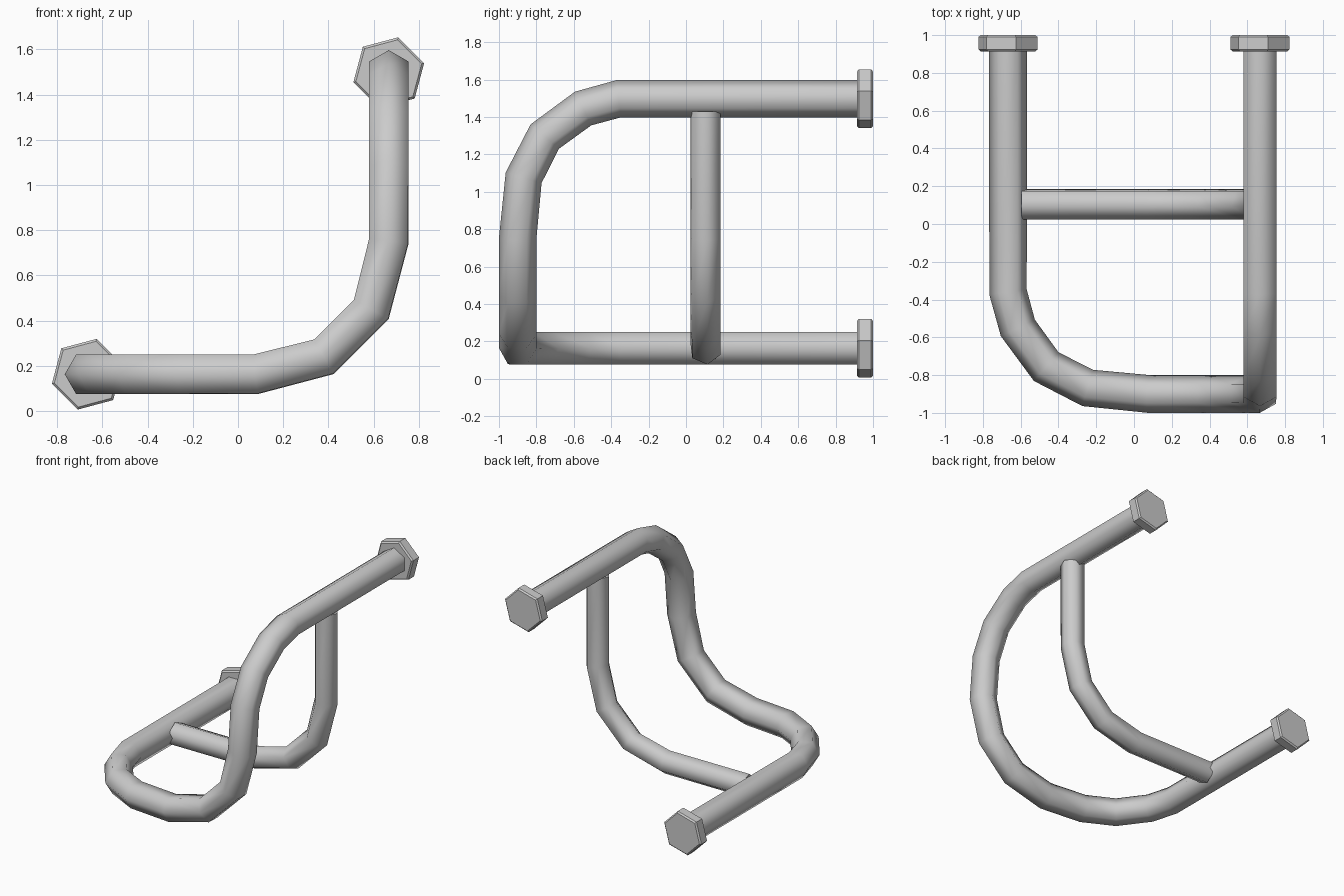
import bpy, bmesh, math
from mathutils import Vector, Matrix

if "Cube" in bpy.data.objects:
    bpy.data.objects.remove(bpy.data.objects["Cube"])

X, Z0, Z1 = 0.667, 0.163, 1.497


def tube(name, pts, radius, up, spin=0):
    """Sweep a hexagon along a path, carrying its orientation through the bends."""
    pts = [Vector(p) for p in pts]
    n = len(pts)
    dirs = [(pts[i + 1] - pts[i]).normalized() for i in range(n - 1)]
    bm = bmesh.new()
    up = Vector(up)
    prev = dirs[0]
    rings = []
    for i, p in enumerate(pts):
        t = (dirs[max(i - 1, 0)] + dirs[min(i, n - 2)]).normalized()
        up = prev.rotation_difference(t) @ up
        up = (up - t * up.dot(t)).normalized()
        side = t.cross(up)
        prev = t
        rings.append([bm.verts.new(p + radius * (up * math.cos(a) + side * math.sin(a)))
                      for a in (spin + k * math.pi / 3 for k in range(6))])
    for a, b in zip(rings, rings[1:]):
        for k in range(6):
            j = (k + 1) % 6
            bm.faces.new((a[k], a[j], b[j], b[k]))
    bm.faces.new(rings[0])
    bm.faces.new(rings[-1])
    return finish(name, bm, 62)


def finish(name, bm, smooth=None):
    bmesh.ops.recalc_face_normals(bm, faces=bm.faces)
    me = bpy.data.meshes.new(name)
    bm.to_mesh(me)
    bm.free()
    ob = bpy.data.objects.new(name, me)
    bpy.context.collection.objects.link(ob)
    if smooth:
        bpy.ops.object.select_all(action='DESELECT')
        ob.select_set(True)
        bpy.context.view_layer.objects.active = ob
        bpy.ops.object.shade_smooth_by_angle(angle=math.radians(smooth))
    return ob


# Main rail: a U shape folded around an L; the upper half mirrors the lower one
bend = [(-X, 0.998), (-X, -0.36), (-0.615, -0.55), (-0.465, -0.755),
        (-0.245, -0.868), (0.08, -0.9)]
lower = [(x, y, Z0) for x, y in bend]
upper = [(X, y, Z0 + X - x) for x, y in reversed(bend)]
fold = [(0.38, 0.24), (0.59, 0.45)]
tube("main_rail", lower + [(x, -0.9, z) for x, z in fold] + upper, 0.1, (1, 0, 0))

# Cross bar following the same L
path = [(-0.595, Z0), (0.08, Z0)] + fold + [(X, 0.75), (X, 1.43)]
tube("cross_bar", [(x, 0.104, z) for x, z in path], 0.088, (0, 0, 1), math.radians(7))

# Hexagonal end caps with a small bevel
for name, x, z in (("lower_end_cap", -X, Z0), ("upper_end_cap", X, Z1)):
    bm = bmesh.new()
    m = (Matrix.Translation((x, 0.957, z)) @ Matrix.Rotation(math.radians(-15), 4, 'Y')
         @ Matrix.Rotation(math.pi / 2, 4, 'X') @ Matrix.Rotation(math.pi / 6, 4, 'Z'))
    bmesh.ops.create_cone(bm, cap_ends=True, segments=6, radius1=0.162, radius2=0.162, depth=0.086)
    # put one corner on local +x before turning it into place
    v = bm.verts[:][0].co
    bmesh.ops.rotate(bm, verts=bm.verts, cent=(0, 0, 0),
                     matrix=Matrix.Rotation(-math.atan2(v.y, v.x) - math.pi / 6, 3, 'Z'))
    rims = [e for e in bm.edges if abs(e.verts[0].co.z - e.verts[1].co.z) < 1e-5]
    bmesh.ops.bevel(bm, geom=rims, offset=0.01, segments=1, affect='EDGES')
    bmesh.ops.transform(bm, matrix=m, verts=bm.verts)
    finish(name, bm)
